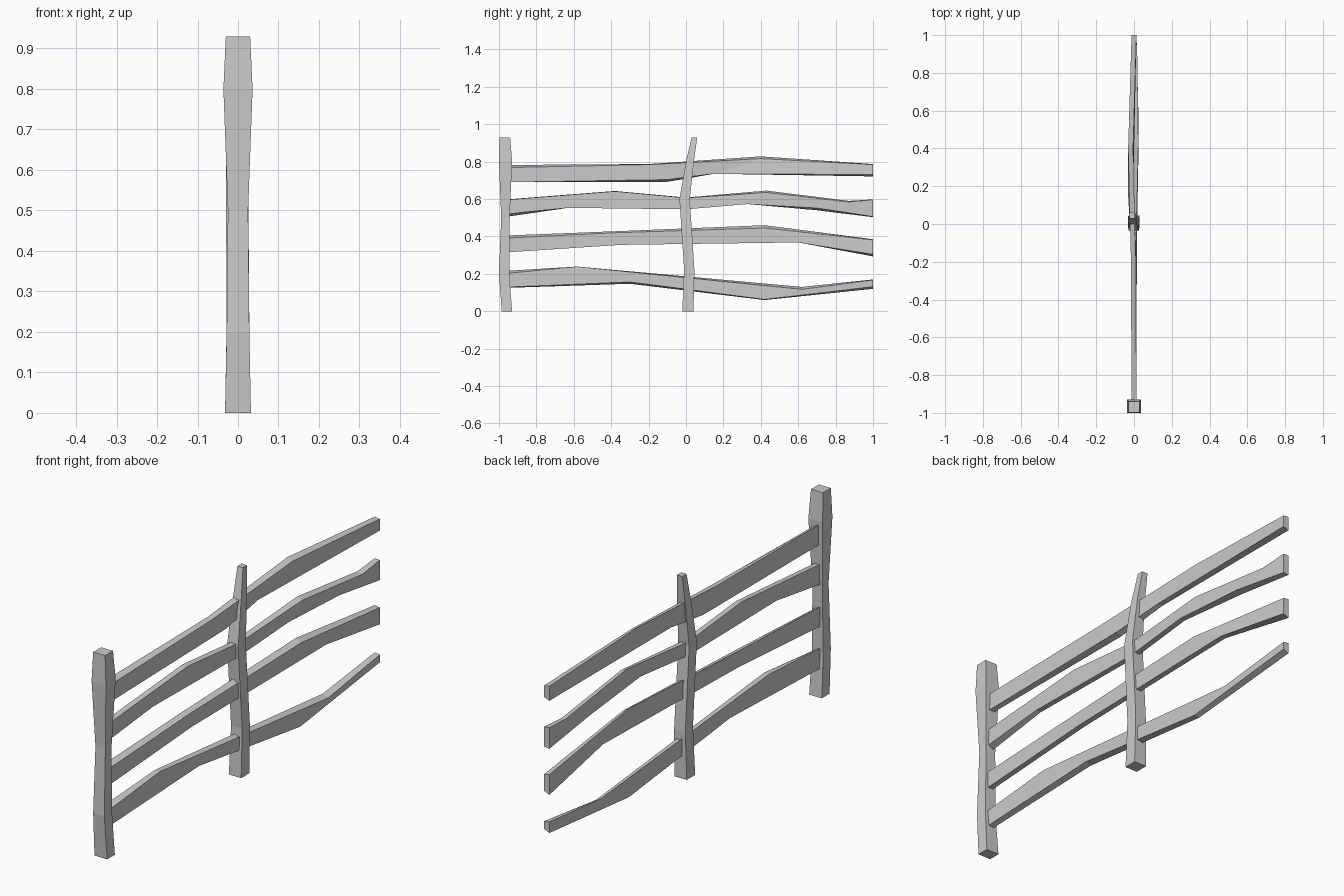
import bpy


def loft(name, sections):
    """Skin a chain of four-cornered sections into a closed flat-shaded beam."""
    verts = [p for s in sections for p in s]
    faces = [(3, 2, 1, 0)]
    for i in range(len(sections) - 1):
        a, b = i * 4, i * 4 + 4
        for k in range(4):
            n = (k + 1) % 4
            faces.append((a + k, a + n, b + n, b + k))
    e = len(verts) - 4
    faces.append((e, e + 1, e + 2, e + 3))
    mesh = bpy.data.meshes.new(name)
    mesh.from_pydata(verts, [], faces)
    mesh.update()
    obj = bpy.data.objects.new(name, mesh)
    bpy.context.collection.objects.link(obj)
    return obj


def post(name, stations):
    """Stations: z, y min, y max, x min, x max."""
    loft(name, [[(x0, y0, z), (x1, y0, z), (x1, y1, z), (x0, y1, z)]
                for z, y0, y1, x0, x1 in stations])


def rail(name, stations):
    """Stations: top y, top z, bottom y, bottom z, x centre, top tilt, bottom tilt."""
    h = 0.013
    loft(name, [[(x - h, yb, zb), (x - h, yt, zt),
                 (x + h, yt, zt - tt), (x + h, yb, zb + tb)]
                for yt, zt, yb, zb, x, tt, tb in stations])


# Posts
post("end_post", [
    (0.00, -0.985, -0.930, -0.032, 0.032),
    (0.20, -1.000, -0.945, -0.028, 0.028),
    (0.50, -0.988, -0.943, -0.025, 0.025),
    (0.80, -1.000, -0.930, -0.036, 0.036),
    (0.93, -0.997, -0.940, -0.030, 0.030)])
post("middle_post", [
    (0.00, -0.020, 0.040, -0.032, 0.030),
    (0.22, -0.010, 0.045, -0.028, 0.028),
    (0.60, -0.035, 0.020, -0.030, 0.025),
    (0.80, 0.000, 0.042, -0.025, 0.016),
    (0.93, 0.030, 0.060, -0.024, 0.004)])

# Rails, top to bottom
rail("top_rail", [
    (-0.96, 0.782, -0.96, 0.690, 0.000, 0.014, 0.000),
    (-0.20, 0.787, -0.10, 0.692, -0.003, 0.003, 0.012),
    (0.40, 0.828, 0.15, 0.735, -0.018, 0.012, 0.000),
    (1.00, 0.787, 1.00, 0.721, 0.000, 0.003, 0.010)])
rail("upper_rail", [
    (-0.96, 0.598, -0.96, 0.505, 0.000, 0.002, 0.015),
    (-0.38, 0.643, -0.63, 0.553, 0.000, 0.002, 0.000),
    (0.00, 0.608, 0.00, 0.545, 0.000, 0.002, 0.000),
    (0.43, 0.645, 0.33, 0.573, 0.010, 0.010, 0.000),
    (0.87, 0.590, 0.70, 0.540, 0.005, 0.006, 0.012),
    (1.00, 0.598, 1.00, 0.503, 0.000, 0.001, 0.003)])
rail("lower_rail", [
    (-0.96, 0.405, -0.96, 0.315, 0.000, 0.014, 0.000),
    (-0.37, 0.428, -0.35, 0.355, 0.000, 0.008, 0.000),
    (0.42, 0.460, 0.60, 0.368, 0.010, 0.015, 0.000),
    (1.00, 0.385, 1.00, 0.293, 0.000, 0.004, 0.012)])
rail("bottom_rail", [
    (-0.96, 0.216, -0.96, 0.125, 0.000, 0.014, 0.004),
    (-0.58, 0.239, -0.30, 0.147, 0.000, 0.000, 0.010),
    (0.62, 0.130, 0.42, 0.060, 0.006, 0.013, 0.003),
    (1.00, 0.170, 1.00, 0.120, 0.000, 0.003, 0.012)])
